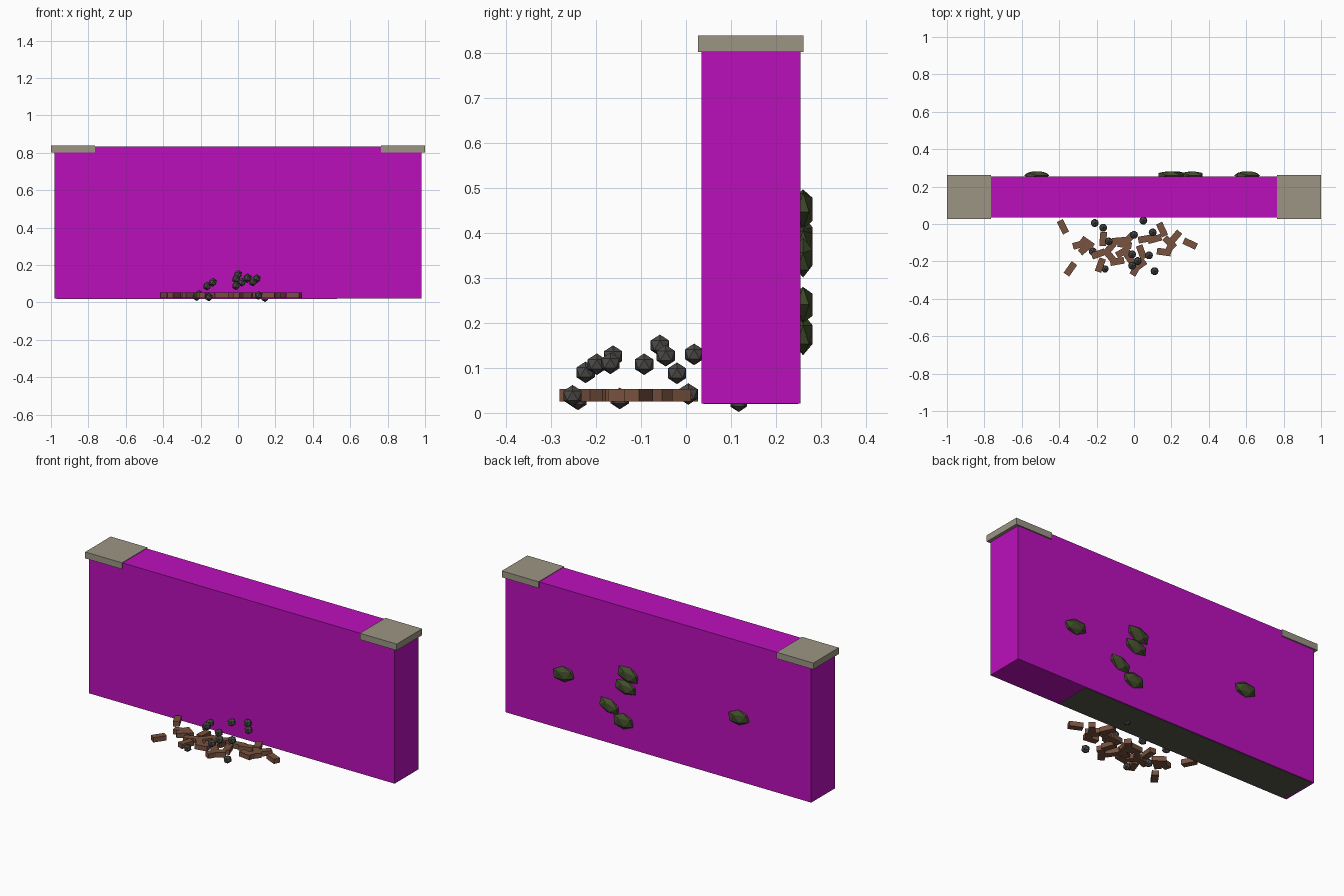
import bpy
from math import radians


def material(name, rgb):
    m = bpy.data.materials.new(name)
    m.diffuse_color = (*rgb, 1)
    return m


WALL = material("wall_magenta", (0.5, 0.005, 0.5))
STONE = material("cap_stone", (0.33, 0.30, 0.23))
DARK = material("foundation_stone", (0.10, 0.095, 0.07))
BRICK = material("brick_red", (0.19, 0.085, 0.05))
RUBBLE = material("rubble_grey", (0.075, 0.07, 0.065))
MOSS = material("moss_green", (0.055, 0.075, 0.025))


def finish(name, mat, rot):
    o = bpy.context.object
    o.name = name
    o.rotation_euler = [radians(a) for a in rot]
    o.data.materials.append(mat)
    return o


def box(name, centre, size, mat, rot_z=0):
    bpy.ops.mesh.primitive_cube_add(size=1, location=centre)
    o = finish(name, mat, (0, 0, rot_z))
    o.scale = size
    return o


def stone(name, centre, scale, mat, rot=(0, 0, 0)):
    bpy.ops.mesh.primitive_ico_sphere_add(subdivisions=1, radius=1, location=centre)
    o = finish(name, mat, rot)
    o.scale = scale
    return o


# Wall slab, with the darker footing showing underneath
box("wall", (0, 0.144, 0.428), (1.964, 0.22, 0.814), WALL)
box("wall_footing", (-0.22, 0.144, 0.0295), (1.5, 0.21, 0.02), DARK)

# Coping stones left at both ends
for side, x in (("left", -0.882), ("right", 0.882)):
    box(f"coping_{side}", (x, 0.144, 0.82), (0.236, 0.234, 0.037), STONE)

# Fallen bricks: x, y, turn about z
bricks = [
    (-0.38, -0.015, -63), (-0.34, -0.24, 55), (-0.29, -0.11, 15),
    (-0.26, -0.13, 40), (-0.25, -0.10, -35), (-0.165, -0.08, 85),
    (-0.19, -0.16, 20), (-0.18, -0.22, 70), (-0.13, -0.17, -50),
    (-0.13, -0.13, 50), (-0.08, -0.09, 5), (-0.06, -0.15, 30),
    (-0.05, -0.11, -10), (-0.02, -0.19, -55), (0.01, -0.24, 60),
    (0.03, -0.22, 35), (0.04, -0.15, -70), (-0.03, -0.08, 45),
    (0.06, -0.08, 10), (0.11, -0.08, 15), (0.15, -0.03, -65),
    (0.16, -0.15, -8), (0.19, -0.13, 65), (0.22, -0.07, 50),
    (0.19, -0.10, -45), (0.30, -0.105, -25), (-0.09, -0.20, 10),
]
for i, (x, y, turn) in enumerate(bricks):
    box(f"fallen_brick_{i + 1}", (x, y, 0.039), (0.075, 0.036, 0.028), BRICK, turn)

# Rubble pebbles
pebbles = [
    (-0.21, 0.005, 0.042), (-0.165, -0.02, 0.088), (-0.135, -0.093, 0.108),
    (-0.155, -0.24, 0.028), (0.05, 0.018, 0.13), (0.10, -0.045, 0.127),
    (0.0, -0.058, 0.15), (-0.01, -0.162, 0.126), (0.08, -0.168, 0.11),
    (0.02, -0.198, 0.108), (-0.01, -0.223, 0.09), (0.11, -0.252, 0.038),
    (-0.22, -0.147, 0.032), (0.145, 0.117, 0.024),
]
for i, p in enumerate(pebbles):
    r = 0.024 if p[2] > 0.03 else 0.022
    stone(f"pebble_{i + 1}", p, (r, r, r), RUBBLE)

# Moss clumps on the back face: x, z, half width, half height, tilt
moss = [
    (0.605, 0.345, 0.075, 0.045, 8), (0.19, 0.452, 0.075, 0.046, -15),
    (0.205, 0.375, 0.075, 0.042, -10), (0.31, 0.24, 0.072, 0.042, -20),
    (0.22, 0.174, 0.07, 0.046, 0), (-0.52, 0.394, 0.073, 0.044, 5),
]
for i, (x, z, w, h, tilt) in enumerate(moss):
    stone(f"moss_clump_{i + 1}", (x, 0.26, z), (w, 0.025, h), MOSS, (0, tilt, 0))
